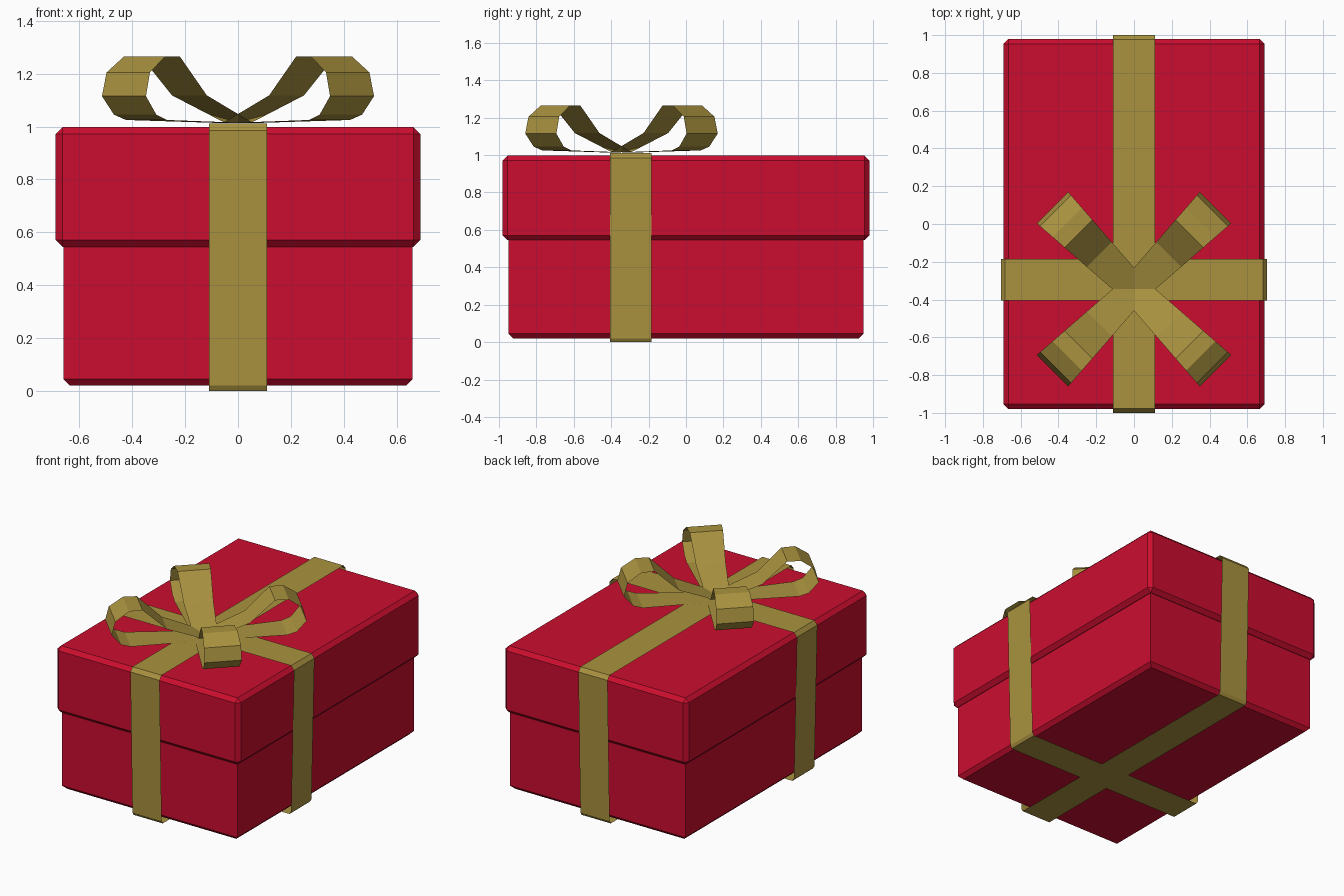
import bpy, bmesh, math
from mathutils import Vector

if "Cube" in bpy.data.objects:
    bpy.data.objects.remove(bpy.data.objects["Cube"])


def material(name, color):
    m = bpy.data.materials.new(name)
    m.diffuse_color = color
    m.use_nodes = True
    m.node_tree.nodes["Principled BSDF"].inputs["Base Color"].default_value = m.diffuse_color
    return m


RED = material("red_card", (0.60, 0.004, 0.028, 1))
GOLD = material("gold_ribbon", (0.40, 0.29, 0.05, 1))


def finish(name, bm, mat):
    mesh = bpy.data.meshes.new(name)
    bm.to_mesh(mesh)
    bm.free()
    mesh.materials.append(mat)
    obj = bpy.data.objects.new(name, mesh)
    bpy.context.collection.objects.link(obj)
    return obj


def chamfered_box(name, hx, hy, z0, z1, chamfer, bottom_only=False):
    bm = bmesh.new()
    bmesh.ops.create_cube(bm, size=2)
    for v in bm.verts:
        v.co = Vector((v.co.x * hx, v.co.y * hy, z1 if v.co.z > 0 else z0))
    edges = [e for e in bm.edges
             if not bottom_only or all(v.co.z < z0 + 0.001 for v in e.verts)]
    bmesh.ops.bevel(bm, geom=edges, offset=chamfer, segments=1, affect='EDGES')
    return finish(name, bm, RED)


def strip(name, profile, half_width, place, closed):
    # Sweeps a side profile (u, z) sideways; half_width depends on u
    bm = bmesh.new()
    rows = [[bm.verts.new(place(u, s * half_width(u), z)) for s in (-1, 1)]
            for u, z in profile]
    pairs = list(zip(rows, rows[1:]))
    if closed:
        pairs.append((rows[-1], rows[0]))
    for a, b in pairs:
        bm.faces.new((a[0], b[0], b[1], a[1]))
    return bm


# Box body and overlapping lid
chamfered_box("box_base", 0.66, 0.95, 0.02, 0.60, 0.025, bottom_only=True)
chamfered_box("box_lid", 0.69, 0.98, 0.545, 0.998, 0.026)


# Ribbon bands wrapped around the box, tapering slightly to the base
def band(name, reach, place):
    half = [(reach - 0.034, 0.0), (reach - 0.022, 0.02),
            (reach, 0.985), (reach - 0.022, 1.012)]
    loop = half + [(-u, z) for u, z in reversed(half)]
    bm = strip(name, loop, lambda u: 0.11, place, True)
    bmesh.ops.recalc_face_normals(bm, faces=bm.faces)
    finish(name, bm, GOLD)


band("ribbon_lengthwise", 1.0, lambda u, w, z: (w, u, z))
band("ribbon_crosswise", 0.705, lambda u, w, z: (u, w - 0.295, z))

# Four bow loops, flaring outward from the knot
LOOP = [(0, 1.013), (0.49, 1.025), (0.55, 1.045), (0.61, 1.115), (0.587, 1.205),
        (0.50, 1.265), (0.415, 1.265), (0.26, 1.118), (0, 1.016)]
for i in range(4):
    a = math.radians(45 + 90 * i)
    c, s = math.cos(a), math.sin(a)
    bm = strip("bow", LOOP, lambda u: 0.075 + 0.07 * u,
               lambda u, w, z: (u * c - w * s, -0.345 + u * s + w * c, z), False)
    # Outward side faces away from the loop interior
    bm.normal_update()
    bm.faces.ensure_lookup_table()
    if bm.faces[5].normal.z < 0:
        bmesh.ops.reverse_faces(bm, faces=bm.faces)
    finish(f"bow_loop_{i + 1}", bm, GOLD)
